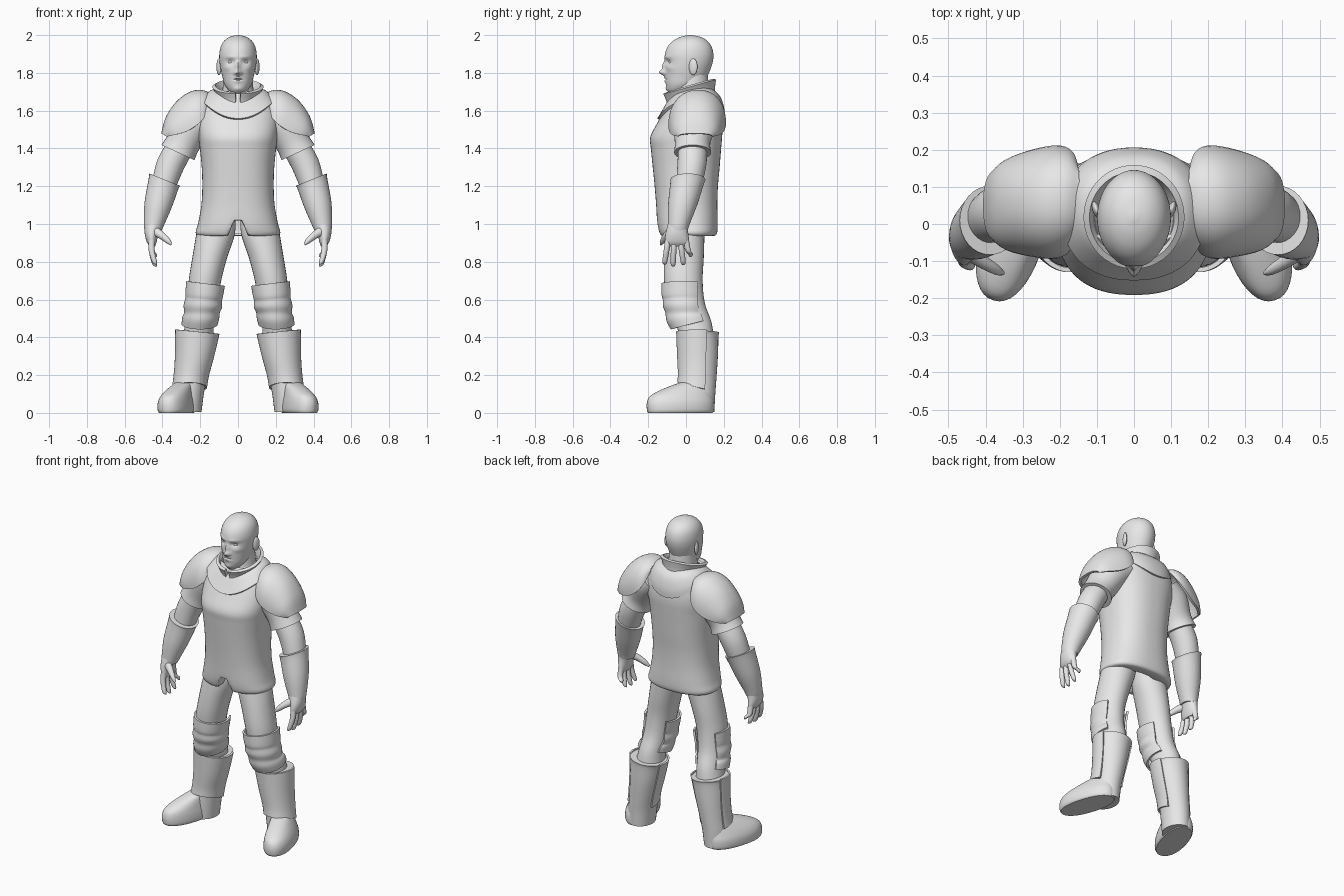
import bpy, bmesh, math
from mathutils import Matrix

grey = bpy.data.materials.new("plain grey")
grey.diffuse_color = (0.8, 0.8, 0.8, 1)
PI = math.pi


def finish(name, bm, mirror=False, thick=0):
    bmesh.ops.recalc_face_normals(bm, faces=bm.faces)
    me = bpy.data.meshes.new(name)
    bm.to_mesh(me)
    bm.free()
    me.materials.append(grey)
    ob = bpy.data.objects.new(name, me)
    bpy.context.collection.objects.link(ob)
    if thick:
        m = ob.modifiers.new("thickness", "SOLIDIFY")
        m.thickness, m.offset = thick, 0
    if mirror:
        m = ob.modifiers.new("mirror", "MIRROR")
        m.use_mirror_merge = False
    return ob


def smooth_rows(rows, steps):
    """Catmull-Rom interpolation between parameter rows."""
    rows = [tuple(r) + (0,) * (7 - len(r)) for r in rows]
    out = []
    for i in range(len(rows) - 1):
        a, b = rows[max(i - 1, 0)], rows[i]
        c, d = rows[i + 1], rows[min(i + 2, len(rows) - 1)]
        for s in range(steps):
            t = s / steps
            out.append([0.5 * (2 * q + (r - p) * t + (2 * p - 5 * q + 4 * r - u) * t * t
                               + (3 * q - p - 3 * r + u) * t ** 3) for p, q, r, u in zip(a, b, c, d)])
    return out + [rows[-1]]


def grid(rows, closed, caps):
    bm = bmesh.new()
    vs = [[bm.verts.new(p) for p in r] for r in rows]
    n = len(rows[0])
    for a, b in zip(vs, vs[1:]):
        for j in range(n if closed else n - 1):
            k = (j + 1) % n
            bm.faces.new((a[j], a[k], b[k], b[j]))
    if caps:
        bm.faces.new(vs[0])
        bm.faces.new(vs[-1])
    return bm


def loft(rows, segs=32, arc=None, caps=True, power=2.0, yaw=0, steps=4):
    """Rings of (x, y, z, rx, ry, tilt, slope), full or over an arc."""
    a0, a1 = arc or (0, 2 * PI)
    n = segs if arc is None else segs + 1
    pts = []
    for x, y, z, rx, ry, tilt, slope in smooth_rows(rows, steps):
        ring = []
        for j in range(n):
            a = a0 + (a1 - a0) * j / segs
            c, s = math.cos(a), math.sin(a)
            u = math.copysign(abs(c) ** (2 / power), c) * rx
            v = math.copysign(abs(s) ** (2 / power), s) * ry
            ring.append((x + u * math.cos(tilt) * math.cos(yaw) - v * math.sin(yaw),
                         y + u * math.sin(yaw) + v * math.cos(yaw),
                         z + u * math.sin(tilt) + v * slope))
        pts.append(ring)
    return grid(pts, arc is None, caps and arc is None)


def body(rows):
    """Rows of (z, half width, front y, back y, slope)."""
    return [(0, (r[2] + r[3]) / 2, r[0], r[1], (r[3] - r[2]) / 2, 0, *r[4:]) for r in rows]


def ball(name, loc, size, mirror=True, turn=0):
    bm = bmesh.new()
    bmesh.ops.create_uvsphere(bm, u_segments=20, v_segments=12, radius=1, matrix=Matrix.Translation(loc)
                              @ Matrix.Rotation(turn, 4, 'Z') @ Matrix.Diagonal((*size, 1)))
    return finish(name, bm, mirror)


# Tunic with a tucked hem and a notch in the front
bm = loft(body([(.945, .13, -.08, .1), (.942, .195, -.122, .142), (.953, .218, -.136, .158),
                (1.0, .206, -.146, .162), (1.1, .188, -.152, .16),
                (1.2, .183, -.16, .163), (1.3, .186, -.17, .172), (1.4, .196, -.18, .18),
                (1.46, .203, -.183, .185), (1.53, .21, -.148, .189), (1.6, .203, -.11, .182),
                (1.66, .17, -.082, .162), (1.70, .12, -.06, .125)]), 96, caps=False, power=2.4)
for v in bm.verts:
    if v.co.y < 0:
        v.co.z = max(v.co.z, 1.025 - max(0, abs(v.co.x) - .025) * 2.6)
finish("tunic", bm, thick=.012)

# Yoke draped over the chest and shoulders
bm = loft(body([(1.555, .19, -.146, .199), (1.6, .17, -.122, .197, .03),
                (1.65, .14, -.1, .178, .12), (1.68, .105, -.085, .145, .2)]), 64, caps=False, power=2.25)
for v in bm.verts:
    v.co.z += .085 * min(1, abs(v.co.x) / .18) ** 2
finish("yoke", bm, thick=.014)

# Standing collar, open at the throat
gap = 1.5 * PI
finish("collar", loft(body([(1.65, .108, -.09, .145, .25), (1.69, .108, -.098, .145, .27),
                            (1.73, .128, -.113, .15, .28)]),
                      48, (gap + .1, gap + 2 * PI - .1)), thick=.018)
finish("neck", loft(body([(1.56, .1, -.06, .13), (1.66, .092, -.068, .128), (1.71, .082, -.06, .122),
                          (1.8, .075, -.04, .115)])))

# Head with a face shaped by soft bumps: (x, z, width, height, depth)
bm = loft(body([(1.69, .03, -.085, -.02), (1.71, .052, -.1, .03), (1.74, .072, -.107, .08),
                (1.78, .083, -.11, .112), (1.82, .092, -.111, .13), (1.86, .098, -.11, .142),
                (1.9, .099, -.111, .145), (1.94, .091, -.096, .135), (1.97, .073, -.068, .112),
                (1.99, .045, -.03, .078), (2.0, .008, .01, .03)]), 72, steps=6)
bumps = [(0, 1.802, .015, .014, .03), (0, 1.835, .012, .026, .016), (.016, 1.798, .008, .009, .008),
         (.04, 1.858, .02, .013, -.012), (.035, 1.884, .03, .009, .005), (.06, 1.825, .018, .014, .005),
         (0, 1.774, .02, .005, .006), (0, 1.756, .018, .006, .007), (0, 1.765, .026, .003, -.006),
         (0, 1.715, .02, .012, .005)]
for v in bm.verts:
    if v.co.y < 0:
        v.co.y -= sum(d * math.exp(-((abs(v.co.x) - x) / w) ** 2 - ((v.co.z - z) / h) ** 2)
                      for x, z, w, h, d in bumps)
finish("head", bm)
ball("eyes", (.038, -.08, 1.857), (.016, .012, .008))
ball("ears", (.101, .038, 1.832), (.011, .024, .044), turn=-.35)

# Domed shoulder guards: rows of top x, z, bottom x, z, half depth, centre y
rows = []
for tx, tz, bx, bz, w, cy, _ in smooth_rows([
        (.148, 1.685, .155, 1.66, .07, .07), (.19, 1.702, .168, 1.59, .122, .066),
        (.25, 1.694, .205, 1.535, .145, .06), (.32, 1.645, .268, 1.492, .138, .056),
        (.375, 1.565, .335, 1.472, .117, .052), (.4, 1.478, .375, 1.466, .085, .05)], 5):
    arch = []
    for j in range(25):
        a = PI * j / 24
        s = math.sin(a) ** .95
        arch.append((bx + (tx - bx) * s, cy - w * math.copysign(abs(math.cos(a)) ** .9, math.cos(a)),
                     bz + (tz - bz) * s))
    rows.append(arch)
finish("shoulder_guards", grid(rows, False, False), True, .014)

# Arms
finish("sleeves", loft([(.16, .05, 1.58, .1, .115, .7), (.235, .045, 1.52, .1, .113, .6),
                        (.29, .035, 1.43, .091, .094, .5), (.318, .035, 1.378, .097, .098, .43)]), True)
finish("arms", loft([(.285, .035, 1.44, .07, .075, .5), (.355, .032, 1.32, .074, .077, .4),
                     (.395, .015, 1.2, .064, .068, .3)]), True)
finish("forearm_guards", loft([(.388, .01, 1.235, .088, .093, .38), (.395, .005, 1.21, .083, .089, .34),
                               (.423, -.018, 1.1, .073, .077, .2), (.445, -.038, 1.0, .054, .058, .1),
                               (.45, -.044, .965, .045, .053)]), True)

# Hands with spread fingers
finish("palms", loft([(.448, -.043, 1.0, .047, .053), (.457, -.048, .95, .037, .06),
                      (.457, -.047, .905, .026, .064), (.452, -.044, .88, .013, .05)], 24), True)
for name, y0, y1, z in [("index_fingers", -.094, -.112, .785), ("middle_fingers", -.063, -.068, .775),
                        ("ring_fingers", -.031, -.015, .783), ("little_fingers", -.002, .024, .825)]:
    finish(name, loft([(.457, y0, .92, .017, .017), (.457, (y0 + y1) / 2, .86, .016, .015),
                       (.442, y1, z + .015, .013, .013), (.434, y1, z, .005, .005)], 12), True)
finish("thumbs", loft([(.445, -.075, .965, .026, .026, -.95), (.405, -.103, .94, .02, .02, -.95),
                       (.372, -.122, .912, .015, .015, -1), (.352, -.132, .892, .006, .006, -1)], 12), True)

# Legs
finish("trousers", loft([(.105, .01, 1.06, .09, .09), (.118, -.002, .95, .102, .1),
                         (.15, -.01, .82, .092, .104), (.175, -.014, .7, .086, .102),
                         (.19, 0, .58, .08, .1), (.203, .04, .48, .075, .095),
                         (.213, .06, .38, .085, .09)]), True)
finish("knee_guards", loft([(.172, -.012, .685, .097, .112, .12), (.179, -.012, .625, .094, .111, .1),
                            (.182, -.01, .6, .091, .107, .08), (.186, -.008, .565, .096, .108, .05),
                            (.191, 0, .53, .088, .103), (.197, .01, .505, .092, .108, 0, .15),
                            (.203, .025, .47, .09, .1, 0, .25)],
                           32, (PI - .7, 2 * PI + .7)), True, .012)
finish("boot_shafts", loft([(.215, .067, .425, .112, .109, .1), (.218, .067, .4, .104, .105, .1),
                            (.23, .067, .3, .095, .102), (.248, .066, .18, .083, .095),
                            (.26, .062, .1, .079, .093), (.266, .06, .005, .073, .09)]), True)
finish("shin_guards", loft([(.215, .064, .43, .112, .11, .1), (.23, .064, .3, .098, .105),
                            (.247, .063, .2, .088, .1, 0, -.1), (.257, .06, .135, .087, .1, 0, -.25)],
                           32, (PI - .4, 2 * PI + .4)), True, .012)
finish("boot_feet", loft([(.326, -.03, 0, .077, .176), (.326, -.03, .015, .085, .182),
                          (.326, -.03, .055, .084, .182), (.32, -.024, .092, .074, .168),
                          (.3, .01, .13, .06, .128), (.278, .045, .16, .05, .08)],
                         40, power=2.2, yaw=.29), True)

# Bake modifiers, then smooth all but the sharp edges
bpy.ops.object.select_all(action='SELECT')
bpy.context.view_layer.objects.active = bpy.context.selected_objects[0]
bpy.ops.object.convert(target='MESH')
bpy.ops.object.shade_smooth_by_angle(angle=math.radians(40))
